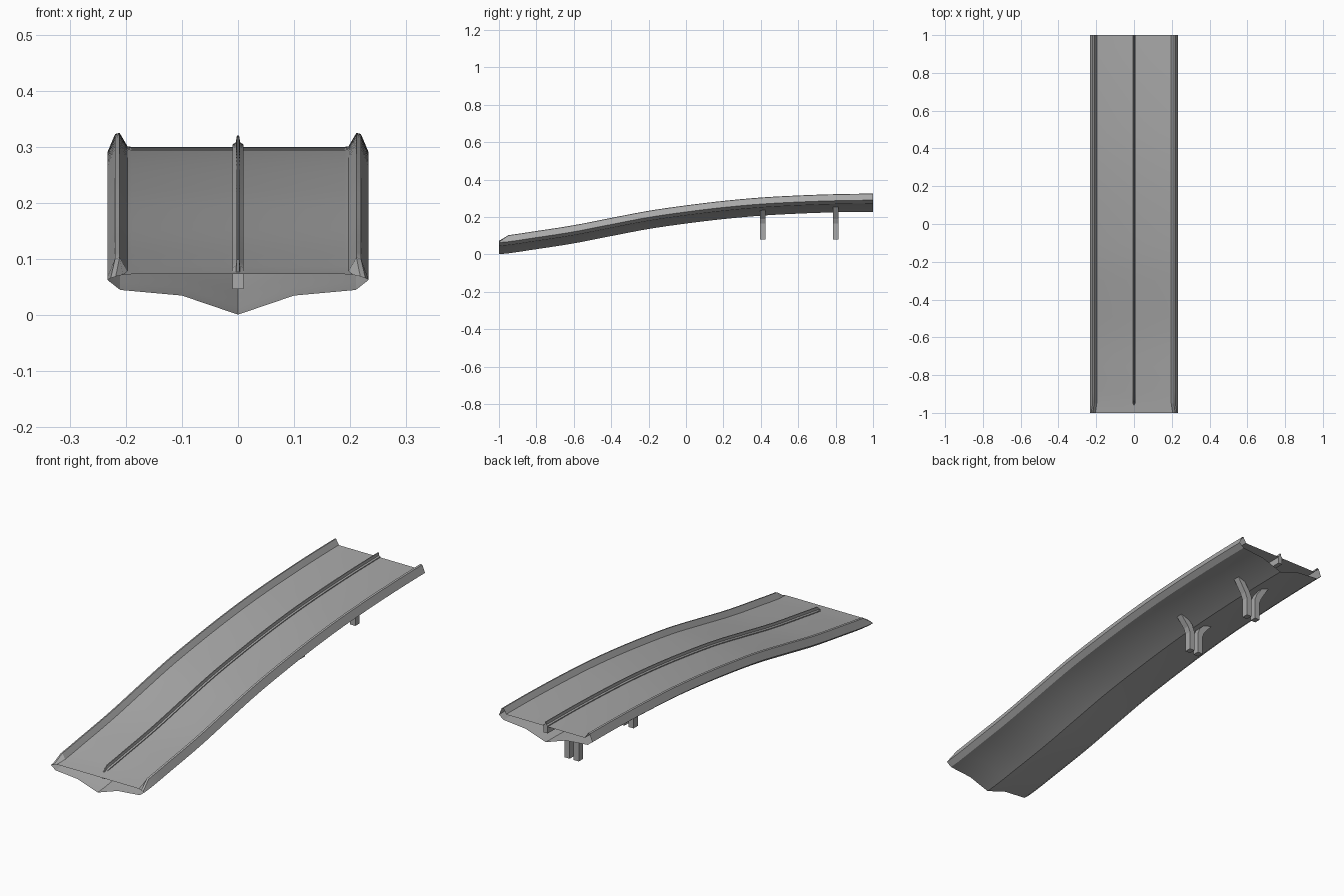
import bpy
import math
from mathutils import Vector

if "Cube" in bpy.data.objects:
    bpy.data.objects.remove(bpy.data.objects["Cube"])

grey = bpy.data.materials.new("plain grey")
grey.use_nodes = True
colour = (0.4, 0.4, 0.4, 1)
grey.diffuse_color = colour
grey.node_tree.nodes["Principled BSDF"].inputs["Base Color"].default_value = colour

# Deck height along the length: evenly spaced from front to back
HEIGHTS = [0.073, 0.100, 0.131, 0.170, 0.208, 0.237, 0.261, 0.279, 0.290, 0.297, 0.300]


def deck_z(y):
    t = min(max((y + 1) * 5, 0), 9.9999)
    i = int(t)
    f = t - i
    a, b, c, d = (HEIGHTS[min(max(i + k, 0), 10)] for k in (-1, 0, 1, 2))
    return b + 0.5 * f * (c - a + f * (2*a - 5*b + 4*c - d + f * (3*(b - c) + d - a)))


def make(name, verts, faces):
    mesh = bpy.data.meshes.new(name)
    mesh.from_pydata(verts, [], faces)
    mesh.materials.append(grey)
    obj = bpy.data.objects.new(name, mesh)
    bpy.context.collection.objects.link(obj)
    return obj


def loft(name, rings, capped):
    n = len(rings[0])
    verts = [p for ring in rings for p in ring]
    faces = [(r*n + i, r*n + (i+1) % n, (r+1)*n + (i+1) % n, (r+1)*n + i)
             for r in range(len(rings) - 1) for i in range(n)]
    if capped:
        faces += [tuple(reversed(range(n))), tuple(range(len(verts) - n, len(verts)))]
    return make(name, verts, faces)


def mirrored(half):
    # Half profile runs from bottom centre up the +x side
    return half + [(-x, z) for x, z in reversed(half) if x > 0]


def ring_at(profile, y):
    return [(x, y, deck_z(y) + z) for x, z in profile]


def smooth(obj):
    bpy.ops.object.select_all(action="DESELECT")
    obj.select_set(True)
    bpy.context.view_layer.objects.active = obj
    bpy.ops.object.shade_smooth_by_angle(angle=math.radians(25))


steps = [-0.95 + 1.95 * i / 30 for i in range(31)]

# Open-ended ramp shell with keel and raised side rails, flattened at the front lip
belly = [(0, -0.072), (0.1, -0.038), (0.21, -0.028), (0.233, -0.010)]
rail = [(0.219, 0.023), (0.211, 0.025), (0.197, 0.001), (0.19, 0)]
lip = [(0.227, -0.007), (0.218, -0.004), (0.205, -0.001), (0.19, 0)]
rings = [ring_at(mirrored(belly + lip), -1)]
rings += [ring_at(mirrored(belly + rail), y) for y in steps]
smooth(loft("ramp_shell", rings, False))

# Centre guide strip set through the deck
guide = [(0.010, -0.030), (0.010, 0.004), (0.004, 0.008), (0.002, 0.020)]
nose = [(0.010, -0.030), (0.010, -0.004), (0.004, -0.002), (0.002, 0.001)]
rings = [ring_at(mirrored(nose), -0.957)]
rings += [ring_at(mirrored(guide), y) for y in steps[:]]
rings[1] = ring_at(mirrored(guide), -0.935)
smooth(loft("centre_guide", rings, True))


# Forked supports: a post and a flared arm on each side
def support_half(name, y, side):
    top = deck_z(y) - 0.034
    inner = [(0.010, 0.08), (0.010, 0.175), (0.022, 0.205), (0.065, top)]
    outer = [(0.036, 0.08), (0.036, 0.165), (0.046, 0.190), (0.085, top - 0.01)]
    rings = []
    for a, b in zip(inner, outer):
        rings.append([Vector((side * x, y + d, z))
                      for (x, z), d in ((a, -0.015), (b, -0.015), (b, 0.015), (a, 0.015))])
    if side < 0:
        rings = [ring[::-1] for ring in rings]
    loft(name, rings, True)


for place, y in (("middle", 0.41), ("back", 0.80)):
    for word, side in (("left", 1), ("right", -1)):
        support_half(f"{place}_support_{word}", y, side)
